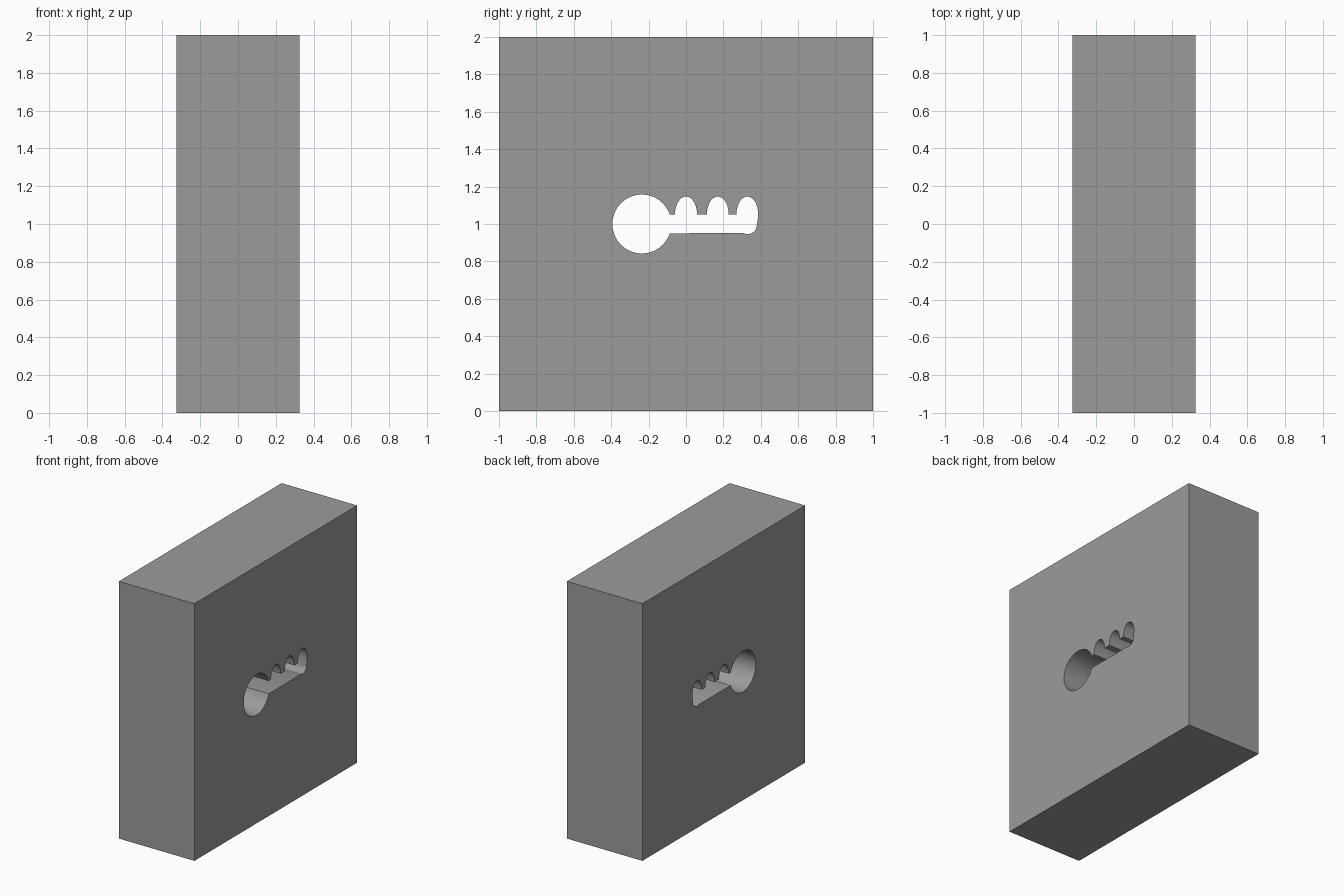
import bpy, bmesh
from math import sin, cos, asin, pi, radians

if "Cube" in bpy.data.objects:
    bpy.data.objects.remove(bpy.data.objects["Cube"])

HALF = 0.325
TOP, BOTTOM = 1.052, 0.952


def arc(cy, cz, ry, rz, a0, a1, n):
    """Points on an elliptical arc from angle a0 to a1."""
    return [(cy + ry * cos(a0 + (a1 - a0) * i / n),
             cz + rz * sin(a0 + (a1 - a0) * i / n)) for i in range(n + 1)]


# Key-shaped hole outline: round bow, toothed top edge, rounded tip, straight bottom
bow_r = 0.158
gap = asin((TOP - BOTTOM) / 2 / bow_r)
hole = arc(-0.236, 1.0, bow_r, bow_r, 2 * pi - gap, gap, 28)
for cy, half_w in ((0.0, 0.059), (0.17, 0.058), (0.328, 0.058)):
    hole += arc(cy, TOP, half_w, 0.095, pi, 0, 14)
hole += [(0.384, 1.03), (0.38, 1.0)]
hole += arc(0.328, 0.99, 0.05, 0.044, 0, -2.1, 10)

# Block profile with the hole, extruded through its thickness
curve = bpy.data.curves.new("keyhole_block", "CURVE")
curve.dimensions = "2D"
curve.fill_mode = "BOTH"
curve.extrude = HALF
for outline in ([(-1, 0), (1, 0), (1, 2), (-1, 2)], hole):
    spline = curve.splines.new("POLY")
    spline.points.add(len(outline) - 1)
    for p, (y, z) in zip(spline.points, outline):
        p.co = (y, z, 0, 1)
    spline.use_cyclic_u = True
block = bpy.data.objects.new("keyhole_block", curve)
bpy.context.collection.objects.link(block)
block.rotation_euler = (radians(90), 0, radians(90))

# Convert to a clean closed mesh
bpy.context.view_layer.objects.active = block
block.select_set(True)
bpy.ops.object.convert(target="MESH")
bpy.ops.object.transform_apply(location=False, rotation=True, scale=False)
bm = bmesh.new()
bm.from_mesh(block.data)
bmesh.ops.remove_doubles(bm, verts=bm.verts, dist=0.0005)
bmesh.ops.recalc_face_normals(bm, faces=bm.faces)
bm.to_mesh(block.data)
bm.free()
bpy.ops.object.shade_smooth_by_angle(angle=radians(30))

# Dark grey surface
grey = bpy.data.materials.new("dark_grey")
grey.diffuse_color = (0.33, 0.33, 0.33, 1)
grey.use_nodes = True
grey.node_tree.nodes["Principled BSDF"].inputs["Base Color"].default_value = grey.diffuse_color
block.data.materials.clear()
block.data.materials.append(grey)
